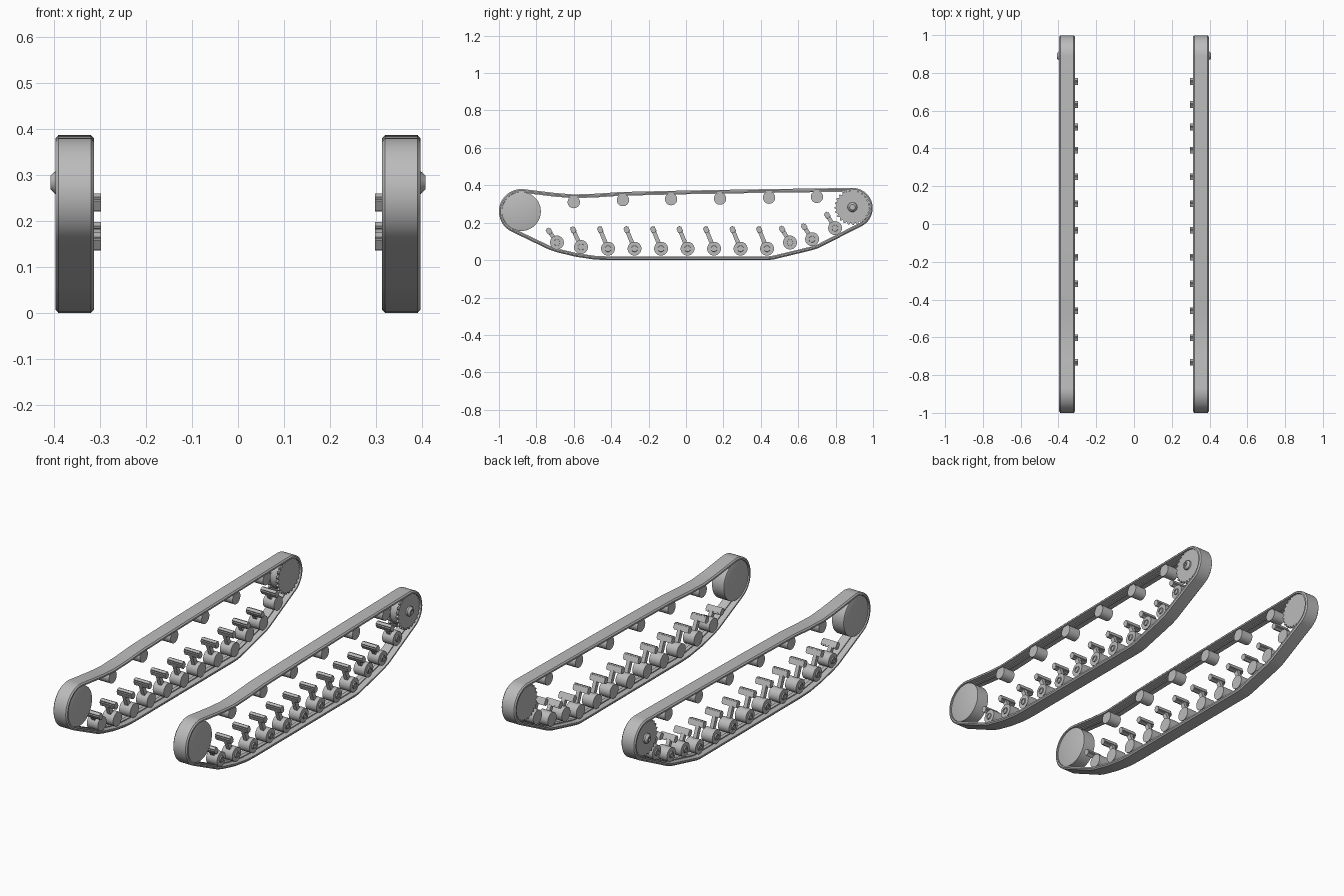
import bpy, bmesh
from math import sin, cos, pi, radians, atan2, hypot
from mathutils import Vector, Matrix

if "Cube" in bpy.data.objects:
    bpy.data.objects.remove(bpy.data.objects["Cube"])

GREY = (0.5, 0.5, 0.5, 1)
metal = bpy.data.materials.new("track_grey")
metal.use_nodes = True
metal.diffuse_color = GREY
metal.node_tree.nodes["Principled BSDF"].inputs["Base Color"].default_value = GREY


def finish(bm, name):
    """Turn a bmesh of the left (+x) side into an object mirrored across x = 0."""
    bmesh.ops.recalc_face_normals(bm, faces=bm.faces)
    me = bpy.data.meshes.new(name)
    bm.to_mesh(me)
    bm.free()
    me.materials.append(metal)
    me.shade_smooth()
    me.set_sharp_from_angle(angle=radians(30))
    ob = bpy.data.objects.new(name, me)
    bpy.context.collection.objects.link(ob)
    ob.modifiers.new("both_sides", 'MIRROR').use_mirror_merge = False
    return ob


def skin(bm, rings, closed):
    """Join rings of points into a tube, capped or closed on itself."""
    rows = [[bm.verts.new(p) for p in ring] for ring in rings]
    n = len(rows[0])
    pairs = list(zip(rows, rows[1:] + rows[:1])) if closed else list(zip(rows, rows[1:]))
    for a, b in pairs:
        for i in range(n):
            j = (i + 1) % n
            bm.faces.new((a[i], a[j], b[j], b[i]))
    if not closed:
        bm.faces.new(rows[0])
        bm.faces.new(rows[-1])


def wheel(bm, y, z, profile, sides=32):
    """Turn a profile of (x, radius) pairs around an axis along x."""
    turn = [2 * pi * i / sides for i in range(sides)]
    skin(bm, [[(x, y + r * cos(a), z + r * sin(a)) for a in turn] for x, r in profile], False)


def block(bm, centre, size, tilt):
    """Box rotated about the x axis."""
    m = Matrix.Translation(centre) @ Matrix.Rotation(tilt, 4, 'X') @ Matrix.Diagonal((*size, 1))
    bmesh.ops.create_cube(bm, size=1, matrix=m)


def arc(cy, cz, r, start, end, steps):
    angles = [radians(start + (end - start) * i / steps) for i in range(steps + 1)]
    return [(cy + r * cos(a), cz + r * sin(a)) for a in angles]


# Track band: a bevelled section swept around the wheel train
path = arc(-0.88, 0.26, 0.12, 85, 243, 22)
path += [(-0.73, 0.055), (-0.69, 0.042), (-0.59, 0.018), (-0.49, 0.003), (-0.42, 0),
         (0.44, 0), (0.47, 0.004), (0.67, 0.052), (0.71, 0.065)]
path += arc(0.89, 0.278, 0.108, 298, 450, 22)
path += [(0.4, 0.379), (0, 0.372), (-0.35, 0.364), (-0.48, 0.355), (-0.6, 0.351), (-0.7, 0.359)]
section = [(0.313, 0.007), (0.319, 0), (0.39, 0), (0.396, 0.007), (0.396, 0.015), (0.364, 0.015),
           (0.364, 0.02), (0.345, 0.02), (0.345, 0.015), (0.313, 0.015)]
rings = []
for i, (y, z) in enumerate(path):
    before, after = path[i - 1], path[(i + 1) % len(path)]
    along = Vector((after[0] - before[0], after[1] - before[1])).normalized()
    rings.append([(x, y - along.y * d, z + along.x * d) for x, d in section])
bm = bmesh.new()
skin(bm, rings, True)
finish(bm, "track_band")

# Front idler wheel with a shallow rim
bm = bmesh.new()
wheel(bm, -0.88, 0.26, [(0.317, 0.096), (0.32, 0.104), (0.389, 0.104), (0.392, 0.096)], 48)
finish(bm, "front_idler")

# Rear drive sprocket: two toothed plates, a drum and a tapered hub
SY, SZ = 0.89, 0.283
TEETH = 24
bm = bmesh.new()
for x0, x1 in ((0.322, 0.334), (0.376, 0.388)):
    outline = []
    for i in range(TEETH * 4):
        r = 0.096 if i % 4 < 2 else 0.086
        a = 2 * pi * i / (TEETH * 4)
        outline.append((SY + r * cos(a), SZ + r * sin(a)))
    skin(bm, [[(x, y, z) for y, z in outline] for x in (x0, x1)], False)
finish(bm, "sprocket_plates")
bm = bmesh.new()
wheel(bm, SY, SZ, [(0.33, 0.08), (0.38, 0.08)], 40)
finish(bm, "sprocket_drum")
bm = bmesh.new()
wheel(bm, SY, SZ, [(0.38, 0.027), (0.396, 0.025), (0.407, 0.015), (0.407, 0.009), (0.4, 0.009)], 24)
finish(bm, "sprocket_hub")

# Return rollers under the upper run
bm = bmesh.new()
for y, z in ((-0.6, 0.31), (-0.337, 0.321), (-0.08, 0.326), (0.182, 0.329), (0.444, 0.334), (0.7, 0.338)):
    wheel(bm, y, z, [(0.32, 0.033), (0.388, 0.033)], 28)
finish(bm, "return_rollers")

# Road wheels, each on a leaning arm with a pivot block: (y, z, pivot height)
stations = [(-0.69, 0.094, 0.155), (-0.561, 0.07, 0.162)]
stations += [(-0.417 + 0.1417 * i, 0.061, 0.163) for i in range(7)]
stations += [(0.556, 0.094, 0.165), (0.674, 0.112, 0.178), (0.797, 0.171, 0.24)]
wheels, arms, pivots = bmesh.new(), bmesh.new(), bmesh.new()
for y, z, top in stations:
    wheel(wheels, y, z, [(0.32, 0.037), (0.385, 0.037), (0.385, 0.017), (0.391, 0.016),
                         (0.391, 0.01), (0.387, 0.01)], 28)
    dy, dz = -0.042, top - z
    lean = atan2(-dy, dz)
    block(arms, (0.352, y + dy / 2, z + dz / 2), (0.02, 0.022, hypot(dy, dz)), lean)
    block(pivots, (0.341, y + dy, top), (0.088, 0.028, 0.036), lean)
finish(wheels, "road_wheels")
finish(arms, "suspension_arms")
bmesh.ops.bevel(pivots, geom=[e for e in pivots.edges
                              if abs(e.verts[0].co.x - e.verts[1].co.x) > 0.05],
                offset=0.006, segments=2, affect='EDGES')
finish(pivots, "suspension_pivots")
